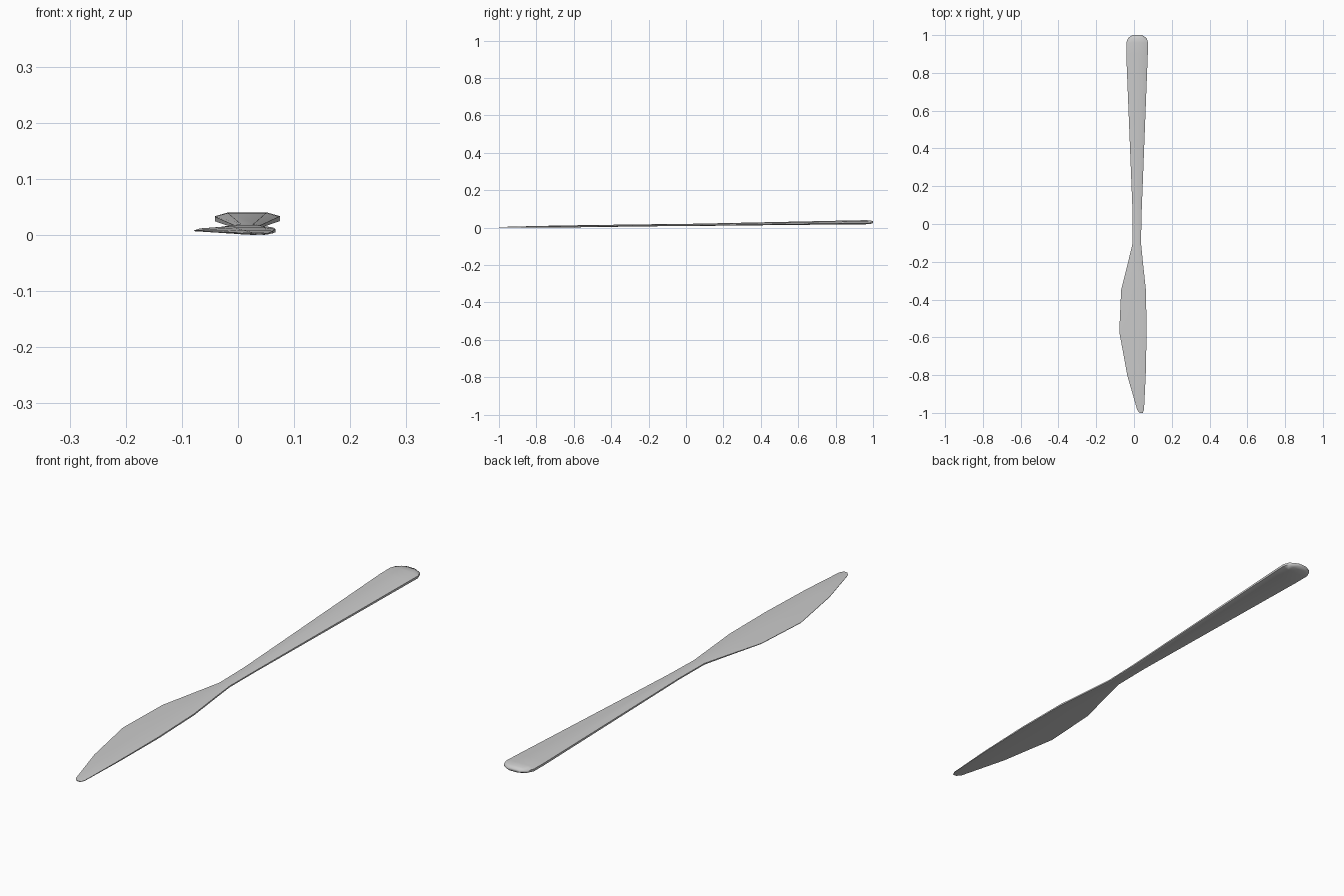
import bpy, bmesh

# Stations along the knife: y, left x, right x, bottom z, top z,
# left inset, right inset, left edge fraction, right edge fraction
stations = [
    (-1.00, 0.030, 0.046, 0.000, 0.003, 0.3, 0.3, 0.4, 0.5),
    (-0.985, 0.017, 0.053, 0.000, 0.004, 0.3, 0.2, 0.3, 0.5),
    (-0.80, -0.036, 0.062, 0.001, 0.009, 0.45, 0.12, 0.2, 0.5),
    (-0.57, -0.078, 0.067, 0.002, 0.013, 0.5, 0.12, 0.15, 0.5),
    (-0.35, -0.068, 0.063, 0.005, 0.016, 0.5, 0.15, 0.2, 0.5),
    (-0.20, -0.031, 0.047, 0.007, 0.018, 0.35, 0.2, 0.35, 0.5),
    (-0.10, -0.007, 0.037, 0.008, 0.019, 0.25, 0.25, 0.45, 0.45),
    (0.05, -0.007, 0.040, 0.009, 0.021, 0.22, 0.22, 0.42, 0.42),
    (0.90, -0.041, 0.073, 0.018, 0.039, 0.2, 0.2, 0.4, 0.4),
    (0.96, -0.041, 0.075, 0.018, 0.040, 0.2, 0.2, 0.4, 0.4),
    (0.985, -0.031, 0.066, 0.020, 0.039, 0.2, 0.2, 0.4, 0.4),
    (1.00, -0.008, 0.043, 0.024, 0.035, 0.2, 0.2, 0.4, 0.4),
]


def section(y, xl, xr, z0, z1, il, ir, el, er):
    """Eight-sided cross-section with separate left and right bevels."""
    w, h, m = xr - xl, z1 - z0, (z0 + z1) / 2
    a, b = xl + il * w, xr - ir * w
    dl, dr = el * h / 2, er * h / 2
    return [(a, y, z0), (b, y, z0), (xr, y, m - dr), (xr, y, m + dr),
            (b, y, z1), (a, y, z1), (xl, y, m + dl), (xl, y, m - dl)]


# Handle, neck and blade lofted as one forged body
bm = bmesh.new()
rings = [[bm.verts.new(p) for p in section(*s)] for s in stations]
for r0, r1 in zip(rings, rings[1:]):
    for i in range(8):
        j = (i + 1) % 8
        bm.faces.new((r0[i], r0[j], r1[j], r1[i]))
bm.faces.new(rings[0])
bm.faces.new(rings[-1])
bmesh.ops.recalc_face_normals(bm, faces=bm.faces)
mesh = bpy.data.meshes.new("table_knife")
bm.to_mesh(mesh)
bm.free()
knife = bpy.data.objects.new("table_knife", mesh)
bpy.context.collection.objects.link(knife)

# Soft shading over the shallow facets
bpy.context.view_layer.objects.active = knife
knife.select_set(True)
bpy.ops.object.shade_smooth_by_angle(angle=1.1)
